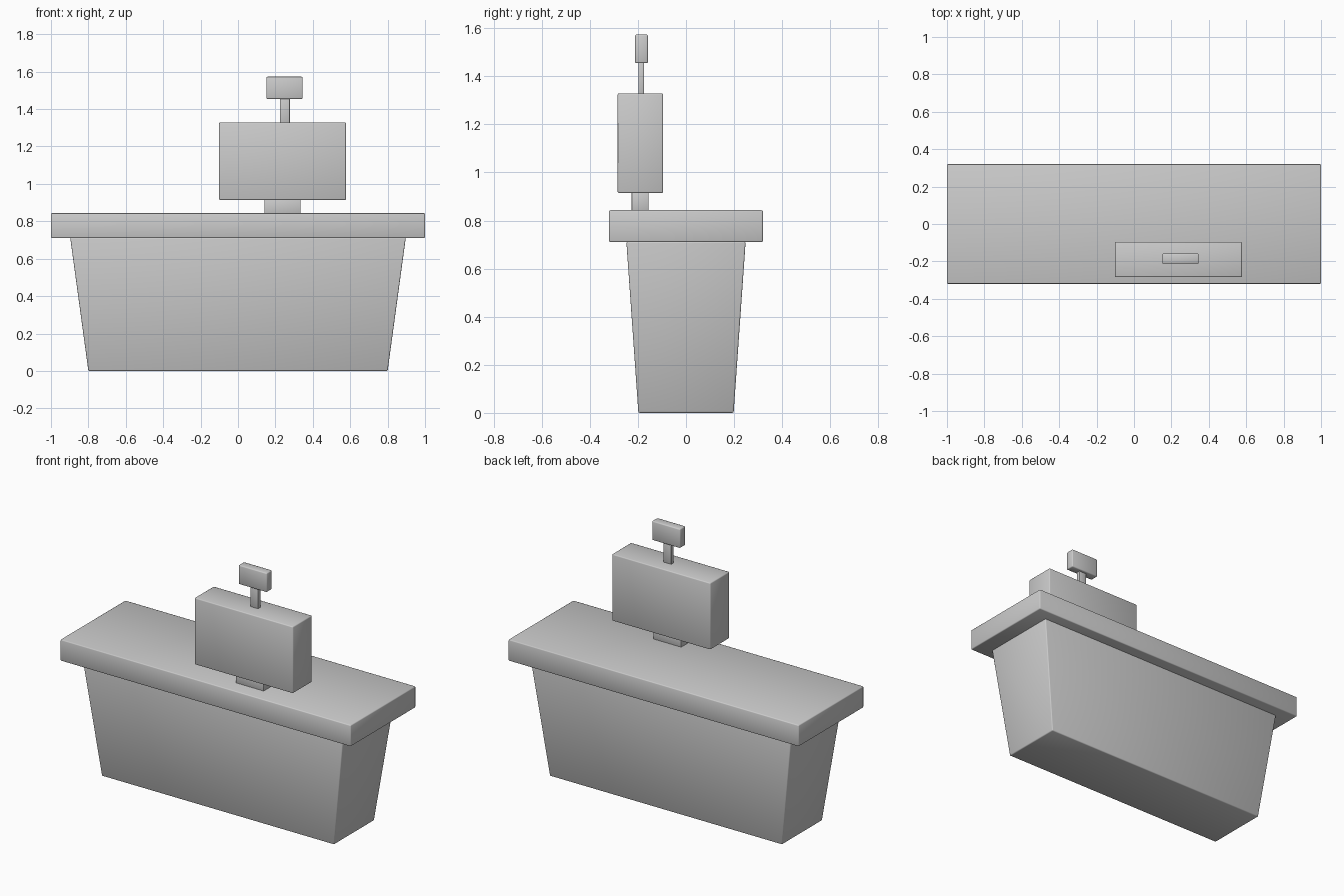
import bpy
import bmesh

if "Cube" in bpy.data.objects:
    bpy.data.objects.remove(bpy.data.objects["Cube"])


def block(name, x, y, z, bevel=0.006, bottom=None):
    """Softly bevelled box from ranges; bottom = half sizes for a tapered foot."""
    bm = bmesh.new()
    bmesh.ops.create_cube(bm, size=1)
    for v in bm.verts:
        low = v.co.z < 0
        v.co = [r[0] + (c + 0.5) * (r[1] - r[0]) for c, r in zip(v.co, (x, y, z))]
        if bottom and low:
            v.co.x = bottom[0] if v.co.x > 0 else -bottom[0]
            v.co.y = bottom[1] if v.co.y > 0 else -bottom[1]
    bmesh.ops.bevel(bm, geom=bm.edges[:], offset=bevel, segments=2,
                    profile=0.5, affect='EDGES')
    for f in bm.faces:
        f.smooth = True
    mesh = bpy.data.meshes.new(name)
    bm.to_mesh(mesh)
    bm.free()
    obj = bpy.data.objects.new(name, mesh)
    bpy.context.collection.objects.link(obj)
    return obj


# Counter: tapered base and overhanging top
block("counter_base", (-0.897, 0.897), (-0.248, 0.248), (0, 0.712), bottom=(0.8, 0.198))
block("counter_top", (-1, 1), (-0.32, 0.32), (0.71, 0.843))

# Register: foot, body, pole and customer display
block("register_foot", (0.142, 0.335), (-0.226, -0.155), (0.84, 0.918), 0.003)
block("register_body", (-0.101, 0.577), (-0.284, -0.095), (0.914, 1.329))
block("display_pole", (0.224, 0.277), (-0.198, -0.175), (1.325, 1.458), 0.002)
block("display_head", (0.152, 0.346), (-0.212, -0.158), (1.454, 1.573))
